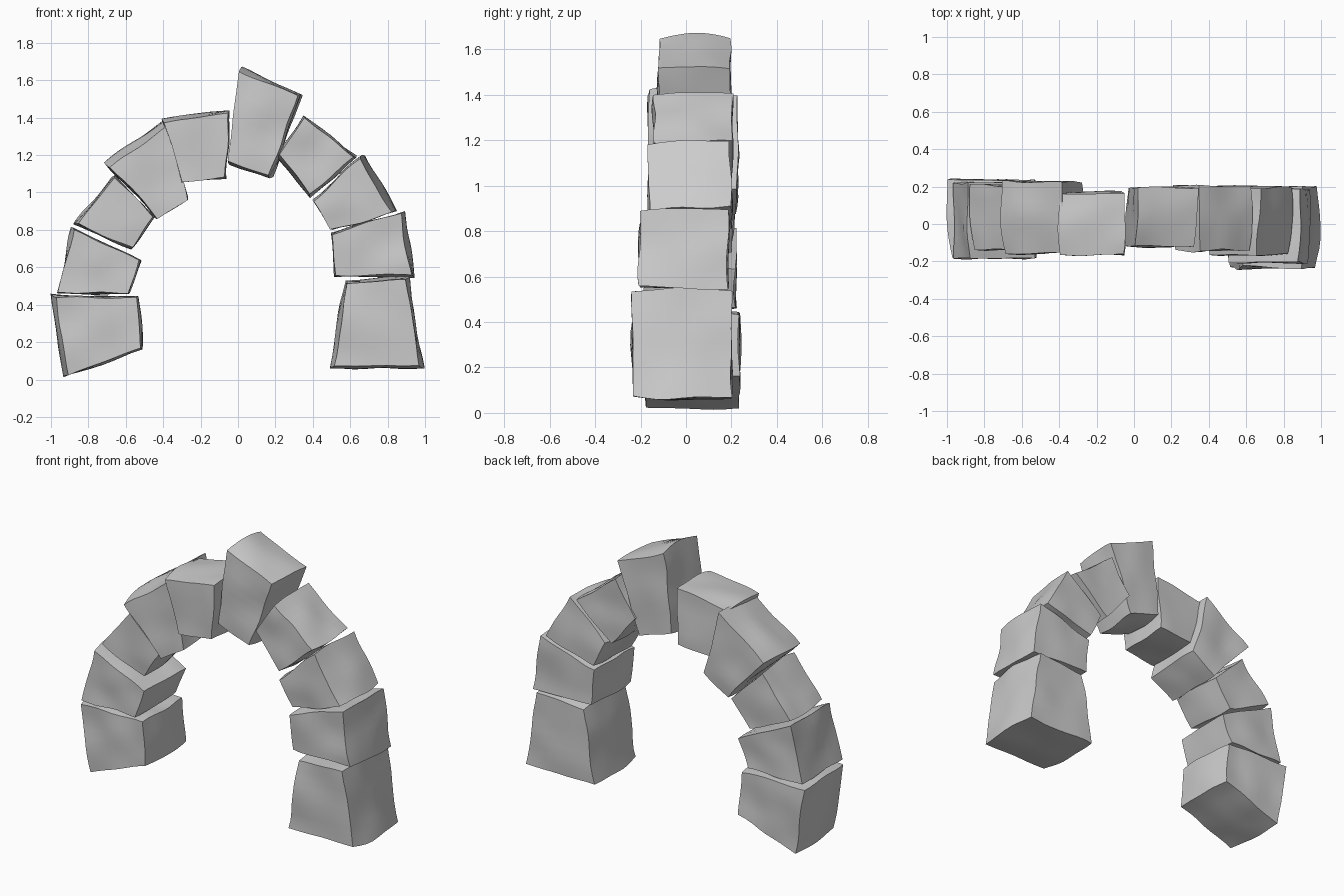
import bpy, bmesh
from mathutils import Vector, noise

if "Cube" in bpy.data.objects:
    bpy.data.objects.remove(bpy.data.objects["Cube"])

# name, four front-view corners (x, z), y front, y back, shift of front face (x, z)
STONES = [
    ("left_base_stone", [(-.93, .01), (-.51, .16), (-.53, .44), (-1, .45)], -.18, .235, (.01, 0)),
    ("left_stone_2", [(-.97, .46), (-.58, .455), (-.515, .635), (-.89, .815)], -.185, .22, (0, 0)),
    ("left_stone_3", [(-.875, .83), (-.575, .7), (-.45, .87), (-.67, 1.09)], -.14, .21, (.01, 0)),
    ("left_stone_4", [(-.71, 1.16), (-.44, .86), (-.27, .97), (-.385, 1.39)], -.155, .225, (.015, -.015)),
    ("left_stone_5", [(-.4, 1.39), (-.3, 1.06), (-.06, 1.08), (-.045, 1.445)], -.165, .17, (0, -.01)),
    ("keystone", [(-.05, 1.15), (.18, 1.075), (.345, 1.525), (.01, 1.665)], -.12, .195, (-.012, .005)),
    ("right_stone_5", [(.205, 1.2), (.385, .975), (.635, 1.19), (.345, 1.41)], -.14, .205, (0, 0)),
    ("right_stone_4", [(.405, .97), (.5, .8), (.855, .9), (.67, 1.2)], -.165, .2, (-.015, -.01)),
    ("right_stone_3", [(.5, .785), (.52, .55), (.945, .55), (.89, .9)], -.205, .185, (-.01, 0)),
    ("right_base_stone", [(.57, .53), (.495, .055), (.99, .06), (.91, .55)], -.235, .2, (0, 0)),
]


def make_stone(index, name, corners, y0, y1, shift):
    bm = bmesh.new()
    bmesh.ops.create_cube(bm, size=1)
    bmesh.ops.subdivide_edges(bm, edges=bm.edges[:], cuts=7, use_grid_fill=True)
    a, b, c, d = [Vector((x, 0, z)) for x, z in corners]
    centre = (a + b + c + d) / 4
    for v in bm.verts:
        # Map the cube to the wedge, narrowing toward front and back
        u, w, t = v.co.x + .5, v.co.z + .5, v.co.y + .5
        p = a.lerp(b, u).lerp(d.lerp(c, u), w)
        front, back = max(0, 1 - 2 * t), max(0, 2 * t - 1)
        p = centre + (p - centre) * (1 - .06 * front ** 2 - .04 * back ** 2)
        p += Vector((shift[0], 0, shift[1])) * (front - .4 * back)
        p.y = y0 + (y1 - y0) * t
        # Gentle hewn-stone waviness
        p += noise.noise_vector(p * 5 + Vector((index * 7.3, 1.7, 3.1))) * .016
        v.co = p
    bmesh.ops.recalc_face_normals(bm, faces=bm.faces[:])
    mesh = bpy.data.meshes.new(name)
    bm.to_mesh(mesh)
    bm.free()
    ob = bpy.data.objects.new(name, mesh)
    bpy.context.collection.objects.link(ob)
    # Soft faces, crisp stone edges
    bpy.ops.object.select_all(action='DESELECT')
    ob.select_set(True)
    bpy.context.view_layer.objects.active = ob
    bpy.ops.object.shade_smooth_by_angle(angle=.7)


for i, stone in enumerate(STONES):
    make_stone(i, *stone)
